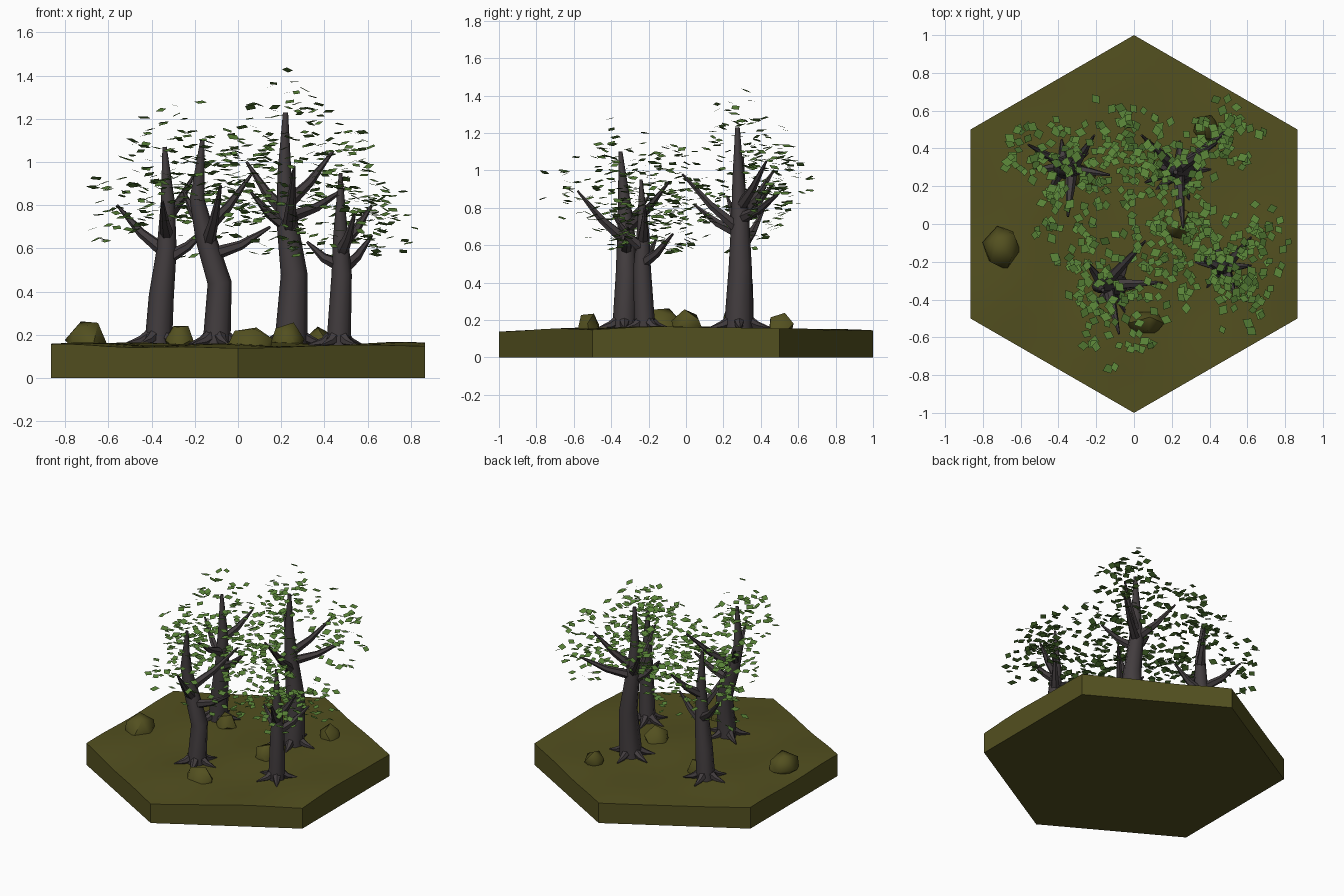
import bpy, bmesh, math, random
from mathutils import Vector, Euler

if "Cube" in bpy.data.objects:
    bpy.data.objects.remove(bpy.data.objects["Cube"])

random.seed(11)


def material(name, rgb):
    m = bpy.data.materials.new(name)
    m.diffuse_color = (*rgb, 1)
    m.use_nodes = True
    m.node_tree.nodes["Principled BSDF"].inputs["Base Color"].default_value = m.diffuse_color
    return m


MOSS = material("moss_olive", (0.086, 0.080, 0.014))
BARK = material("dark_bark", (0.055, 0.046, 0.049))
LEAF = material("leaf_green", (0.098, 0.225, 0.038))


def finish(bm, name, mat, angle=None):
    me = bpy.data.meshes.new(name)
    if angle is not None:
        bmesh.ops.recalc_face_normals(bm, faces=bm.faces)
        for f in bm.faces:
            f.smooth = True
    bm.to_mesh(me)
    bm.free()
    if angle is not None:
        me.set_sharp_from_angle(angle=math.radians(angle))
    me.materials.append(mat)
    ob = bpy.data.objects.new(name, me)
    bpy.context.collection.objects.link(ob)


def ground_z(x, y):
    return 0.149 + 0.009 * math.cos(2.4 * y) \
        + 0.006 * math.sin(6 * x + 4 * y + 1) * math.cos(5 * y - 3 * x) \
        + 0.004 * math.sin(9 * x - 5 * y)


def tube(bm, pts, radii, sides=8):
    """Closed tapered tube through the points."""
    pts = [Vector(p) for p in pts]
    rings = []
    for i, (p, r) in enumerate(zip(pts, radii)):
        d = (pts[min(i + 1, len(pts) - 1)] - pts[max(i - 1, 0)]).normalized()
        q = Vector((0, 0, 1)).rotation_difference(d)
        rings.append([bm.verts.new(p + q @ Vector((r * math.cos(a), r * math.sin(a), 0)))
                      for a in (2 * math.pi * k / sides for k in range(sides))])
    for a, b in zip(rings, rings[1:]):
        for k in range(sides):
            j = (k + 1) % sides
            bm.faces.new((a[k], a[j], b[j], b[k]))
    bm.faces.new(rings[0][::-1])
    bm.faces.new(rings[-1])


def point_at(path, z):
    for a, b in zip(path, path[1:]):
        if z <= b[2]:
            t = (z - a[2]) / (b[2] - a[2])
            return Vector(a[:3]).lerp(Vector(b[:3]), t)
    return Vector(path[-1][:3])


# hexagonal ground slab with a wavy top
bm = bmesh.new()
rim = [bm.verts.new((math.sin(math.pi * k / 3), math.cos(math.pi * k / 3), 0)) for k in range(6)]
mid = bm.verts.new((0, 0, 0))
for k in range(6):
    bm.faces.new((mid, rim[(k + 1) % 6], rim[k]))
bmesh.ops.subdivide_edges(bm, edges=bm.edges[:], cuts=9, use_grid_fill=True)
ext = bmesh.ops.extrude_face_region(bm, geom=bm.faces[:], use_keep_orig=True)
for v in ext["geom"]:
    if isinstance(v, bmesh.types.BMVert):
        v.co.z = ground_z(v.co.x, v.co.y)
finish(bm, "ground", MOSS, 40)

# boulders: x, y, half sizes, turn
ROCKS = [(-0.70, -0.12, 0.10, 0.115, 0.115, 0), (0.06, -0.52, 0.11, 0.065, 0.09, 0.2),
         (0.38, 0.51, 0.07, 0.07, 0.08, 0.5), (0.235, 0.0, 0.08, 0.085, 0.095, 1.0),
         (-0.27, 0.25, 0.07, 0.07, 0.105, 0.3)]
for x, y, sx, sy, sz, turn in ROCKS:
    bm = bmesh.new()
    bmesh.ops.create_icosphere(bm, subdivisions=1, radius=1.0)
    e = Euler((random.random(), random.random(), turn))
    g = ground_z(x, y)
    for v in bm.verts:
        c = e.to_matrix() @ v.co * random.uniform(0.95, 1.12)
        low = 1.05 if c.z < 0.1 else 1.0
        v.co = (x + c.x * sx * low, y + c.y * sy * low, max(g + c.z * sz, g - 0.02))
    finish(bm, "boulder", MOSS, 48)

# trees: trunk path (x, y, z, radius) and branches (start height, tip)
TREES = {
    "back_left": ([(-0.37, 0.30, 0.14, 0.064), (-0.355, 0.30, 0.38, 0.058), (-0.33, 0.29, 0.60, 0.046),
                   (-0.325, 0.29, 0.82, 0.032), (-0.34, 0.30, 1.07, 0.010)],
                  [(0.58, (-0.56, 0.42, 0.80)), (0.55, (-0.13, 0.26, 0.71)),
                   (0.66, (-0.35, 0.04, 0.82)), (0.75, (-0.21, 0.47, 0.93))]),
    "front_left": ([(-0.10, -0.33, 0.14, 0.065), (-0.085, -0.32, 0.44, 0.056), (-0.15, -0.32, 0.65, 0.048),
                    (-0.19, -0.33, 0.83, 0.034), (-0.165, -0.35, 1.10, 0.010)],
                   [(0.57, (0.15, -0.31, 0.70)), (0.68, (0.06, -0.09, 0.94)),
                    (0.62, (-0.08, -0.58, 0.89)), (0.72, (-0.25, -0.20, 0.86))]),
    "back_right": ([(0.245, 0.28, 0.14, 0.078), (0.26, 0.29, 0.48, 0.062), (0.225, 0.29, 0.74, 0.048),
                    (0.215, 0.28, 0.95, 0.032), (0.22, 0.275, 1.23, 0.012)],
                   [(0.80, (0.44, 0.43, 1.05)), (0.68, (0.26, -0.02, 0.98)),
                    (0.76, (0.04, 0.47, 1.00)), (0.74, (0.50, 0.50, 0.88)),
                    (0.70, (0.06, 0.22, 0.86))]),
    "front_right": ([(0.465, -0.22, 0.14, 0.057), (0.48, -0.235, 0.48, 0.047), (0.475, -0.23, 0.66, 0.034),
                     (0.475, -0.24, 0.95, 0.008)],
                    [(0.52, (0.32, -0.16, 0.63)), (0.50, (0.62, -0.07, 0.66)),
                     (0.58, (0.54, -0.39, 0.76)), (0.62, (0.62, -0.22, 0.80))]),
}
for name, (path, branches) in TREES.items():
    bm = bmesh.new()
    tube(bm, [p[:3] for p in path], [p[3] for p in path])
    # branches sweep outward, then upward
    for z, tip in branches:
        a, b = point_at(path, z), Vector(tip)
        m = a.lerp(b, 0.5) - Vector((0, 0, 0.02))
        tube(bm, [a, m, b], [0.033, 0.022, 0.006], 6)
    # roots flare around the foot
    x, y, _, r = path[0]
    turn = random.random()
    for k in range(5):
        ang = turn + k * math.tau / 5 + random.uniform(-0.25, 0.25)
        d = Vector((math.cos(ang), math.sin(ang), 0))
        o = Vector((x, y, ground_z(x, y)))
        tube(bm, [o + d * r * 0.5 + Vector((0, 0, 0.04)), o + d * r * 1.25 + Vector((0, 0, 0.014)),
                  o + d * (r + 0.085)], [0.032, 0.021, 0.004], 6)
    finish(bm, "tree_trunk_" + name, BARK, 50)

    # loose diamond leaves in a cloud round every branch tip
    bm = bmesh.new()
    for tip in [Vector(t) for _, t in branches] + [Vector(path[-1][:3])]:
        for _ in range(32):
            d = Vector([random.gauss(0, 1) for _ in range(3)]).normalized()
            c = tip + d * 0.205 * random.uniform(0.05, 1) ** 0.45
            c.z = c.z if c.z > 0.56 else 1.12 - c.z
            rot = Euler((random.uniform(-0.4, 0.4), random.uniform(-0.4, 0.4),
                         random.uniform(0, 6.28))).to_matrix()
            s = random.uniform(0.022, 0.032)
            bm.faces.new([bm.verts.new(c + rot @ Vector(q) * s) for q in
                          ((1.1, 0, 0), (0, 0.9, 0), (-1.1, 0, 0), (0, -0.9, 0))])
    finish(bm, "leaves_" + name, LEAF)
